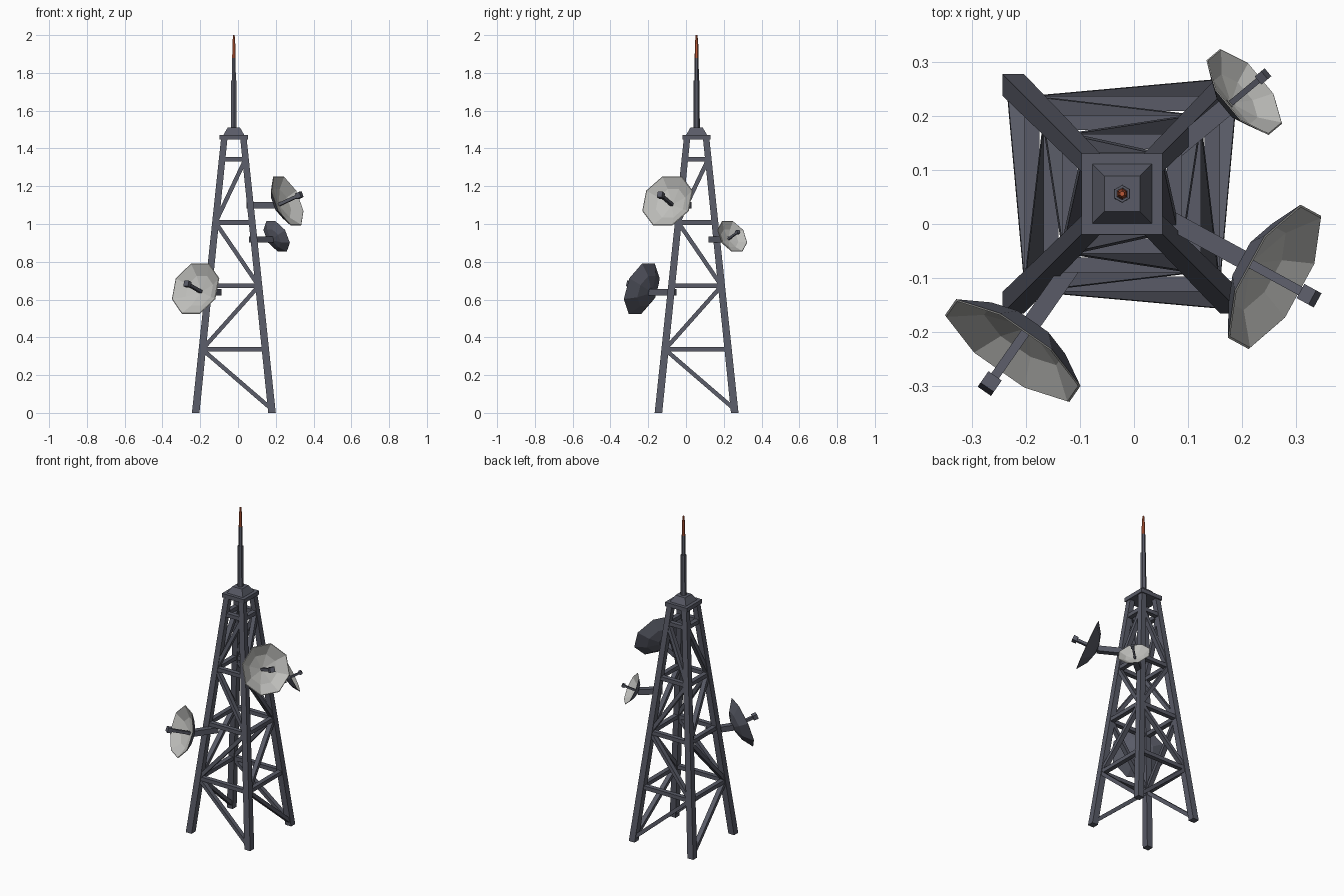
import bpy, bmesh, math
from mathutils import Vector, Matrix

if "Cube" in bpy.data.objects:
    bpy.data.objects.remove(bpy.data.objects["Cube"])

AXIS = Vector((-0.022, 0.056, 0))
LEG_TOP = 1.45
UP = Vector((0, 0, 1))


def material(name, color):
    m = bpy.data.materials.new(name)
    m.use_nodes = True
    m.diffuse_color = (*color, 1)
    bsdf = next(n for n in m.node_tree.nodes if n.type == "BSDF_PRINCIPLED")
    bsdf.inputs["Base Color"].default_value = (*color, 1)
    return m


STEEL = material("blue grey steel", (0.1, 0.105, 0.135))
PALE = material("pale dish grey", (0.52, 0.52, 0.5))
RED = material("beacon red", (0.5, 0.1, 0.04))


def make(name, bm, *mats):
    me = bpy.data.meshes.new(name)
    bmesh.ops.recalc_face_normals(bm, faces=bm.faces)
    bm.to_mesh(me)
    bm.free()
    for m in mats:
        me.materials.append(m)
    ob = bpy.data.objects.new(name, me)
    bpy.context.collection.objects.link(ob)
    return ob


def loft(bm, rings):
    """Skin a list of vertex loops and close both ends."""
    loops = [[bm.verts.new(p) for p in ring] for ring in rings]
    n = len(loops[0])
    for a, b in zip(loops, loops[1:]):
        for i in range(n):
            j = (i + 1) % n
            bm.faces.new((a[i], a[j], b[j], b[i]))
    bm.faces.new(loops[0])
    bm.faces.new(loops[-1])


def ring(center, u, v, sides, r, turn):
    angles = [turn + math.tau * i / sides for i in range(sides)]
    return [center + u * r * math.cos(a) + v * r * math.sin(a) for a in angles]


def square(center, u, v, w, h):
    return [center + u * sx * w / 2 + v * sy * h / 2
            for sx, sy in ((-1, -1), (1, -1), (1, 1), (-1, 1))]


def bar(bm, p, q, w, h, side):
    """Box from p to q, w wide along side, h across it."""
    d = (q - p).normalized()
    v = d.cross(side).normalized()
    u = v.cross(d)
    loft(bm, [square(p, u, v, w, h), square(q, u, v, w, h)])


def corner(sx, sy, z):
    half = 0.202 - 0.151 * z / LEG_TOP
    return AXIS + Vector((sx * half, sy * half, z))


X, Y = Vector((1, 0, 0)), Vector((0, 1, 0))

# Four tapering legs
for fb, sy in (("front", -1), ("back", 1)):
    for lr, sx in (("right", -1), ("left", 1)):
        bm = bmesh.new()
        loft(bm, [square(corner(sx, sy, 0), X, Y, 0.04, 0.04),
                  square(corner(sx, sy, LEG_TOP), X, Y, 0.034, 0.034)])
        make(f"{fb}_{lr}_leg", bm, STEEL)

# Horizontal rails and zigzag braces on the four sides
levels = [0.02] + [0.336 * i for i in range(1, 5)]
sides = {
    "front": (lambda s, z: corner(s, -1, z), Y),
    "back": (lambda s, z: corner(s, 1, z), Y),
    "right": (lambda s, z: corner(-1, s, z), X),
    "left": (lambda s, z: corner(1, s, z), X),
}
for side, (at, normal) in sides.items():
    rails, braces = bmesh.new(), bmesh.new()
    for i, (lo, hi) in enumerate(zip(levels, levels[1:])):
        s = 1 if i % 2 == 0 else -1
        bar(rails, at(-1, hi), at(1, hi), 0.028, 0.024, normal)
        bar(braces, at(s, lo), at(-s, hi), 0.028, 0.022, normal)
    make(f"{side}_rails", rails, STEEL)
    make(f"{side}_braces", braces, STEEL)

# Cap plate with a stepped frustum
bm = bmesh.new()
profile = [(1.447, 0.075), (1.472, 0.075), (1.472, 0.055), (1.51, 0.033)]
loft(bm, [square(AXIS + UP * z, X, Y, 2 * h, 2 * h) for z, h in profile])
make("cap_plate", bm, STEEL)


# Hexagonal mast and beacon tip
def hex_column(name, profile, mat):
    bm = bmesh.new()
    loft(bm, [ring(AXIS + UP * z, X, Y, 6, r, math.pi / 6) for z, r in profile])
    make(name, bm, mat)


hex_column("mast", [(1.505, 0.017), (1.76, 0.016), (1.76, 0.012), (1.88, 0.011)], STEEL)
hex_column("beacon_tip", [(1.88, 0.01), (1.95, 0.009), (2.0, 0.005)], RED)


# Dishes on radial arms through the tower axis
def dish(name, azimuth, tilt, apex_r, z, arm_start, size):
    az, t = math.radians(azimuth), math.radians(tilt)
    out = Vector((math.cos(az), math.sin(az), 0))
    n = out * math.cos(t) + UP * math.sin(t)
    u = UP.cross(out)
    v = n.cross(u)
    apex = AXIS + out * apex_r + UP * z

    bm = bmesh.new()
    bar(bm, AXIS + out * arm_start + UP * z, apex, 0.034, 0.034, u)
    make(f"{name}_mount_arm", bm, STEEL)

    # Bowl: steel back shell, pale inner shell
    bm = bmesh.new()
    shell = [(0.03, 0.0), (0.09, 0.018), (0.152, 0.06), (0.148, 0.062),
             (0.088, 0.024), (0.015, 0.008)]
    loft(bm, [ring(apex + n * d * size, u, v, 8, r * size, math.pi / 8) for r, d in shell])
    bm.faces.ensure_lookup_table()
    for f in bm.faces[16:-2]:
        f.material_index = 1
    bm.faces[-1].material_index = 1
    make(f"{name}_bowl", bm, STEEL, PALE)

    # Feed rod and receiver box
    bm = bmesh.new()
    bar(bm, apex, apex + n * 0.13 * size, 0.017 * size, 0.017 * size, u)
    bar(bm, apex + n * 0.125 * size, apex + n * 0.152 * size, 0.03 * size, 0.03 * size, u)
    make(f"{name}_feed", bm, STEEL)


dish("lower_dish", -124.9, 18, 0.297, 0.639, 0.14, 1)
dish("upper_dish", -28.6, 22, 0.266, 1.10, 0.085, 1)
dish("small_dish", 39.8, 26, 0.26, 0.918, 0.12, 0.64)
